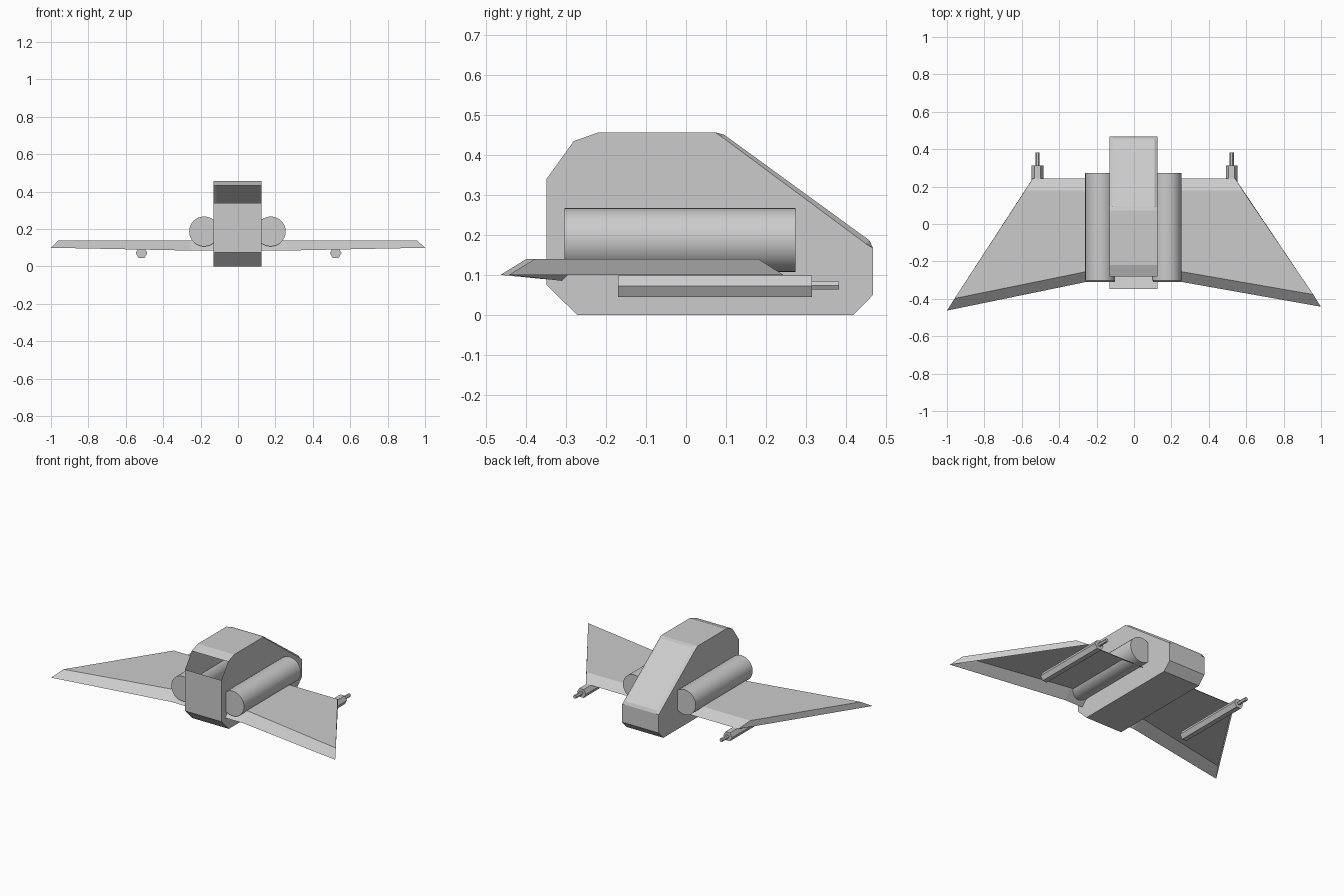
import bpy, bmesh
from math import radians

if "Cube" in bpy.data.objects:
    bpy.data.objects.remove(bpy.data.objects["Cube"])


def make_object(name, verts, faces):
    mesh = bpy.data.meshes.new(name)
    bm = bmesh.new()
    vs = [bm.verts.new(v) for v in verts]
    for f in faces:
        bm.faces.new([vs[i] for i in f])
    bmesh.ops.recalc_face_normals(bm, faces=bm.faces)
    bm.to_mesh(mesh)
    bm.free()
    obj = bpy.data.objects.new(name, mesh)
    bpy.context.collection.objects.link(obj)
    return obj


def rod(name, x, z, radius, y0, y1, sides, smooth=False):
    """Cylinder lying along y."""
    turn = radians(30) if sides == 6 else 0  # hexagon corners to the sides
    bpy.ops.mesh.primitive_cylinder_add(
        vertices=sides, radius=radius, depth=y1 - y0,
        location=(x, (y0 + y1) / 2, z), rotation=(radians(90), turn, 0))
    obj = bpy.context.object
    obj.name = name
    if smooth:
        bpy.ops.object.shade_smooth_by_angle(angle=radians(30))
    return obj


# Hull: side profile lofted across x, with a slightly raised sloping canopy
def profile(x, raised):
    a, b = ((0.095, 0.450), (0.458, 0.186)) if raised else \
           ((0.090, 0.444), (0.450, 0.177))
    pts = [(-0.348, 0.075), (-0.272, 0.0), (0.418, 0.0), (0.467, 0.05),
           (0.467, 0.167), b, a, (0.073, 0.456), (-0.218, 0.456),
           (-0.28, 0.434), (-0.348, 0.34)]
    return [(x, y, z) for y, z in pts]


rings = [profile(-0.132, False), profile(-0.115, True),
         profile(0.11, True), profile(0.126, False)]
n = len(rings[0])
faces = [list(range(n)), list(range(3 * n, 4 * n))]
for r in range(3):
    for i in range(n):
        if i == 9:  # the sloping panel at the tail is open
            continue
        j = (i + 1) % n
        faces.append([r * n + i, r * n + j, (r + 1) * n + j, (r + 1) * n + i])
make_object("hull", [v for ring in rings for v in ring], faces)


# Wings: shells open underneath, with sloping front and rear edges
def wing(name, side, tip_y, shift):
    rim = [(0.1, 0.243, 0.1), (0.54, 0.243, 0.1), (0.998, tip_y, 0.1),
           (0.255, -0.31, 0.085), (0.1, -0.31, 0.085)]
    top = [(0.1, 0.18, 0.14), (0.58, 0.18, 0.14), (0.957, tip_y + 0.065, 0.14),
           (0.255, -0.255, 0.14), (0.1, -0.255, 0.14)]
    verts = [(side * x + shift, y, z) for x, y, z in rim + top]
    make_object(name, verts, [
        (5, 6, 7, 8, 9),                # top
        (0, 1, 6, 5), (1, 2, 7, 6),     # front and outer edges
        (2, 3, 8, 7), (3, 4, 9, 8)])    # rear slope


wing("right_wing", 1, -0.442, 0.001)
wing("left_wing", -1, -0.463, -0.002)

# Engines and wing guns on both sides
for label, s in (("right", 1), ("left", -1)):
    rod(label + "_engine", s * 0.178 - 0.003, 0.187, 0.08, -0.303, 0.274, 32, True)
    gx = s * 0.519 + 0.003
    rod(label + "_gun_body", gx, 0.072, 0.031, -0.17, 0.314, 6)
    rod(label + "_gun_barrel", gx, 0.073, 0.0115, 0.30, 0.382, 6)
